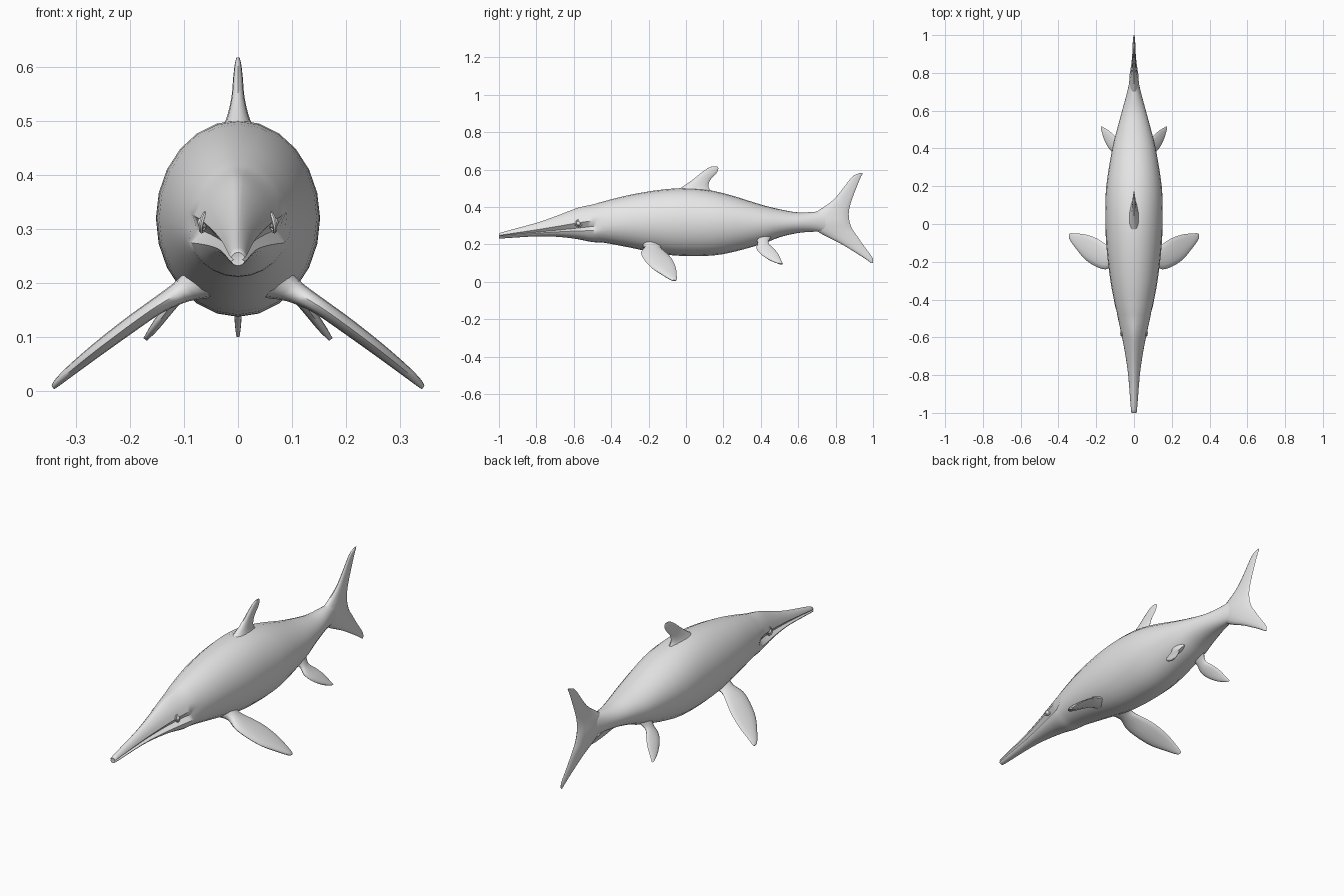
import bpy, bmesh, math
from mathutils import Vector

skin = bpy.data.materials.new("grey_skin")
skin.diffuse_color = (0.8, 0.8, 0.8, 1)


def smooth_rows(rows, steps):
    """Catmull-Rom interpolation through rows of numbers."""
    out = []
    for i in range(len(rows) - 1):
        a, b, c, d = (rows[max(i - 1, 0)], rows[i], rows[i + 1], rows[min(i + 2, len(rows) - 1)])
        for s in range(steps):
            t = s / steps
            out.append([0.5 * (2 * q + (r - p) * t + (2 * p - 5 * q + 4 * r - u) * t * t
                               + (3 * q - p - 3 * r + u) * t ** 3)
                        for p, q, r, u in zip(a, b, c, d)])
    out.append(list(rows[-1]))
    return out


def finish(ob, angle=50):
    ob.data.materials.append(skin)
    bpy.ops.object.select_all(action='DESELECT')
    ob.select_set(True)
    bpy.context.view_layer.objects.active = ob
    bpy.ops.object.shade_smooth_by_angle(angle=math.radians(angle))


def loft(name, rings, mirror=False):
    """Skin closed rings of points and cap both ends."""
    bm = bmesh.new()
    loops = [[bm.verts.new(p) for p in ring] for ring in rings]
    n = len(loops[0])
    for a, b in zip(loops, loops[1:]):
        for k in range(n):
            bm.faces.new((a[k], a[(k + 1) % n], b[(k + 1) % n], b[k]))
    bm.faces.new(loops[0])
    bm.faces.new(loops[-1])
    bmesh.ops.recalc_face_normals(bm, faces=bm.faces)
    me = bpy.data.meshes.new(name)
    bm.to_mesh(me)
    bm.free()
    ob = bpy.data.objects.new(name, me)
    bpy.context.collection.objects.link(ob)
    finish(ob)
    if mirror:
        ob.modifiers.new("mirror", 'MIRROR')
    return ob


def fin(name, rows, normal, mirror=False, n=14):
    """Rows: x, z, front y, back y, half thickness."""
    normal = Vector(normal).normalized()
    rings = []
    for x, z, y0, y1, t in smooth_rows(rows, 3):
        ring = []
        for k in range(n):
            a = 2 * math.pi * k / n
            u = (1 - math.cos(a)) / 2
            thick = t * math.sin(a) * (1.25 - 0.6 * u)
            ring.append(Vector((x, y0 + (y1 - y0) * u, z)) + normal * thick)
        rings.append(ring)
    return loft(name, rings, mirror)


# Body with beak: y, top z, widest z, bottom z, half width, mouth groove, ridge power
body = [
    (-1.00, 0.255, 0.243, 0.232, 0.012, 0.3, 1.0),
    (-0.98, 0.266, 0.246, 0.232, 0.017, 0.4, 1.1),
    (-0.80, 0.315, 0.265, 0.243, 0.032, 0.4, 1.3),
    (-0.68, 0.357, 0.277, 0.240, 0.050, 0.4, 1.4),
    (-0.58, 0.395, 0.287, 0.228, 0.070, 0.35, 1.4),
    (-0.50, 0.413, 0.296, 0.212, 0.088, 0.25, 1.2),
    (-0.44, 0.430, 0.303, 0.209, 0.099, 0.0, 1.05),
    (-0.30, 0.465, 0.315, 0.183, 0.125, 0.0, 1.0),
    (-0.12, 0.494, 0.320, 0.147, 0.146, 0.0, 1.0),
    (0.04, 0.500, 0.320, 0.137, 0.152, 0.0, 1.0),
    (0.20, 0.474, 0.318, 0.148, 0.147, 0.0, 1.0),
    (0.40, 0.413, 0.312, 0.200, 0.115, 0.0, 1.0),
    (0.50, 0.388, 0.312, 0.238, 0.090, 0.0, 1.0),
    (0.60, 0.371, 0.315, 0.261, 0.063, 0.0, 1.0),
    (0.70, 0.375, 0.320, 0.268, 0.036, 0.0, 1.0),
    (0.78, 0.380, 0.320, 0.262, 0.019, 0.0, 1.0),
    (0.85, 0.365, 0.320, 0.275, 0.006, 0.0, 1.0),
]
SIDES = 24
rings = []
for y, top, mid, low, w, groove, power in smooth_rows(body, 3):
    ring = []
    for k in range(SIDES):
        a = 2 * math.pi * k / SIDES
        c, s = math.cos(a), math.sin(a)
        p = power if s > 0.01 else 1.0
        x = math.copysign(abs(c) ** p, c) * w
        if k % (SIDES // 2) == 0:
            x *= 1 - max(groove, 0)
        ring.append((x, y, mid + s * ((top - mid) if s > 0 else (mid - low))))
    rings.append(ring)
loft("body", rings)

# Tail fluke, swept up and down from the tail stem
fin("tail_fluke", [
    (0, 0.100, 0.990, 1.000, 0.003),
    (0, 0.125, 0.955, 0.999, 0.006),
    (0, 0.160, 0.900, 0.975, 0.008),
    (0, 0.205, 0.825, 0.942, 0.011),
    (0, 0.245, 0.745, 0.915, 0.016),
    (0, 0.280, 0.690, 0.890, 0.022),
    (0, 0.320, 0.670, 0.875, 0.026),
    (0, 0.360, 0.680, 0.870, 0.022),
    (0, 0.395, 0.730, 0.874, 0.016),
    (0, 0.440, 0.790, 0.887, 0.011),
    (0, 0.500, 0.840, 0.910, 0.008),
    (0, 0.550, 0.878, 0.930, 0.006),
    (0, 0.572, 0.905, 0.941, 0.005),
    (0, 0.583, 0.938, 0.946, 0.002)], (1, 0, 0))

# Dorsal fin
fin("dorsal_fin", [
    (0, 0.455, -0.070, 0.170, 0.040),
    (0, 0.485, -0.050, 0.135, 0.030),
    (0, 0.510, -0.015, 0.120, 0.020),
    (0, 0.545, 0.035, 0.130, 0.012),
    (0, 0.580, 0.078, 0.162, 0.009),
    (0, 0.605, 0.112, 0.173, 0.006),
    (0, 0.617, 0.140, 0.168, 0.003)], (1, 0, 0))

# Front flippers
fin("front_flippers", [
    (0.070, 0.200, -0.235, -0.125, 0.035),
    (0.105, 0.183, -0.222, -0.135, 0.022),
    (0.150, 0.157, -0.240, -0.107, 0.016),
    (0.200, 0.122, -0.226, -0.075, 0.015),
    (0.260, 0.077, -0.187, -0.055, 0.013),
    (0.310, 0.037, -0.126, -0.050, 0.010),
    (0.335, 0.015, -0.090, -0.049, 0.007),
    (0.343, 0.006, -0.072, -0.052, 0.004)], (0.6, 0, 0.8), True)

# Rear flippers
fin("rear_flippers", [
    (0.060, 0.240, 0.370, 0.455, 0.025),
    (0.083, 0.208, 0.383, 0.440, 0.014),
    (0.105, 0.180, 0.377, 0.468, 0.011),
    (0.130, 0.150, 0.397, 0.492, 0.010),
    (0.155, 0.117, 0.445, 0.508, 0.008),
    (0.172, 0.095, 0.500, 0.518, 0.004)], (0.8, 0, 0.6), True)

# Eyes with raised rims
for side, label in ((1, "right"), (-1, "left")):
    place = (side * 0.064, -0.575, 0.312)
    bpy.ops.mesh.primitive_uv_sphere_add(segments=12, ring_count=8, radius=0.011, location=place)
    bpy.context.object.name = label + "_eye"
    finish(bpy.context.object)
    bpy.ops.mesh.primitive_torus_add(major_segments=16, minor_segments=6, major_radius=0.017,
                                     minor_radius=0.004, location=place,
                                     rotation=(0, math.radians(90 - side * 12), side * 0.2))
    bpy.context.object.name = label + "_eye_rim"
    finish(bpy.context.object)
